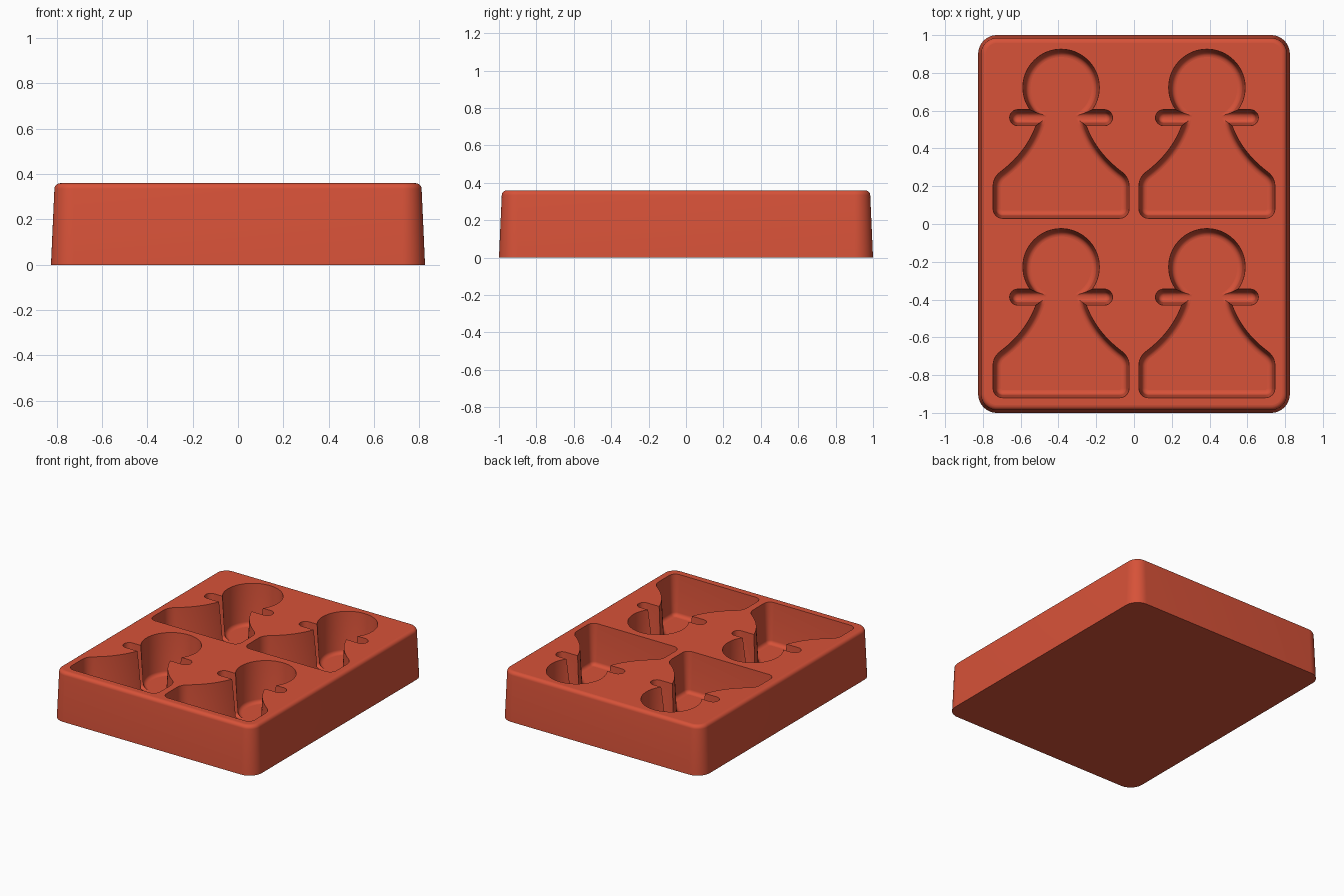
import bpy, bmesh, math
from mathutils import Vector

default = bpy.data.objects.get("Cube")
if default:
    bpy.data.objects.remove(default, do_unlink=True)

HEIGHT, FLOOR = 0.36, 0.06
DRAFT = math.tan(math.radians(3))
POCKETS = [(sx * 0.386, y) for sx in (-1, 1) for y in (0.0, -0.95)]


def arc(cx, cy, r, start, end, steps):
    angles = [math.radians(start + (end - start) * i / steps) for i in range(steps + 1)]
    return [Vector((cx + r * math.cos(a), cy + r * math.sin(a))) for a in angles]


def curve(a, b, c, steps):
    a, b, c = Vector(a), Vector(b), Vector(c)
    ts = [i / steps for i in range(steps + 1)]
    return [a * (1 - t) ** 2 + b * 2 * t * (1 - t) + c * t * t for t in ts]


def clean(points):
    return [p for i, p in enumerate(points) if (p - points[i - 1]).length > 1e-4]


def inset(points, d):
    """Move a counter-clockwise outline inwards by d."""
    out = []
    for i, p in enumerate(points):
        e1 = (p - points[i - 1]).normalized()
        e2 = (points[(i + 1) % len(points)] - p).normalized()
        n1, n2 = Vector((-e1.y, e1.x)), Vector((-e2.y, e2.x))
        out.append(p + (n1 + n2) * d / (1 + n1.dot(n2)))
    return out


def loft(name, outline, levels, places):
    """Stack inset copies of an outline, given as (inset, z) from bottom to top."""
    bm = bmesh.new()
    for px, py in places:
        rings = [[bm.verts.new((p.x + px, p.y + py, z)) for p in inset(outline, d)]
                 for d, z in levels]
        for low, high in zip(rings, rings[1:]):
            for i in range(len(low)):
                bm.faces.new((low[i - 1], low[i], high[i], high[i - 1]))
        bm.faces.new(rings[0][::-1])
        bm.faces.new(rings[-1])
    bmesh.ops.recalc_face_normals(bm, faces=bm.faces)
    mesh = bpy.data.meshes.new(name)
    bm.to_mesh(mesh)
    bm.free()
    obj = bpy.data.objects.new(name, mesh)
    bpy.context.collection.objects.link(obj)
    return obj


def pocket_levels(fillet, steps=6):
    """Drafted wall with a rounded foot, reaching just above the block."""
    levels = []
    for i in range(steps + 1):
        a = math.pi / 2 * i / steps
        z = FLOOR + fillet * (1 - math.cos(a))
        levels.append(((HEIGHT - z) * DRAFT + fillet * (1 - math.sin(a)), z))
    return levels + [(-0.02 * DRAFT, HEIGHT + 0.02)]


# Block: tapered rounded rectangle with a rounded top edge
R, W, D = 0.1, 0.825, 1.0
block_outline = clean(arc(W - R, D - R, R, 0, 90, 12) + arc(R - W, D - R, R, 90, 180, 12)
                      + arc(R - W, R - D, R, 180, 270, 12) + arc(W - R, R - D, R, 270, 360, 12))
EDGE = 0.025
block_levels = [(0, 0)]
for i in range(7):
    a = math.pi / 2 * i / 6
    z = HEIGHT - EDGE * (1 - math.sin(a))
    block_levels.append((z * 0.045 + EDGE * (1 - math.cos(a)), z))
block = loft("mould_block", block_outline, block_levels, [(0, 0)])

# Pocket outlines: round head, flared body, narrow collar
head = clean(arc(0, 0.723, 0.2025, 0, 360, 72))
side = (arc(0.31, 0.08, 0.05, -90, 0, 8)
        + curve((0.36, 0.20), (0.36, 0.25), (0.315, 0.281), 8)
        + curve((0.315, 0.281), (0.18, 0.385), (0.13, 0.53), 16)
        + [Vector((0.115, 0.6)), Vector((0.11, 0.68))])
body = clean(side + [Vector((-p.x, p.y)) for p in reversed(side)])
collar = clean(arc(0.23, 0.563, 0.0425, -90, 90, 12) + arc(-0.23, 0.563, 0.0425, 90, 270, 12))

# Cut the pockets
bpy.context.view_layer.objects.active = block
block.select_set(True)
for name, outline, fillet in (("head_cutter", head, 0.026), ("body_cutter", body, 0.026),
                              ("collar_cutter", collar, 0.024)):
    cutter = loft(name, outline, pocket_levels(fillet), POCKETS)
    cutter.hide_render = True
    mod = block.modifiers.new(name, 'BOOLEAN')
    mod.operation, mod.solver, mod.object = 'DIFFERENCE', 'EXACT', cutter
    bpy.ops.object.modifier_apply(modifier=mod.name)
    bpy.data.objects.remove(cutter, do_unlink=True)

# Smooth the walls, keep level faces flat
bpy.ops.object.shade_smooth_by_angle(angle=math.radians(35))
for face in block.data.polygons:
    if abs(face.normal.z) > 0.999:
        face.use_smooth = False

# Colour
red = bpy.data.materials.new("brick_red")
red.use_nodes = True
colour = (0.68, 0.084, 0.04, 1)
red.diffuse_color = colour
red.node_tree.nodes["Principled BSDF"].inputs["Base Color"].default_value = colour
block.data.materials.clear()
block.data.materials.append(red)
